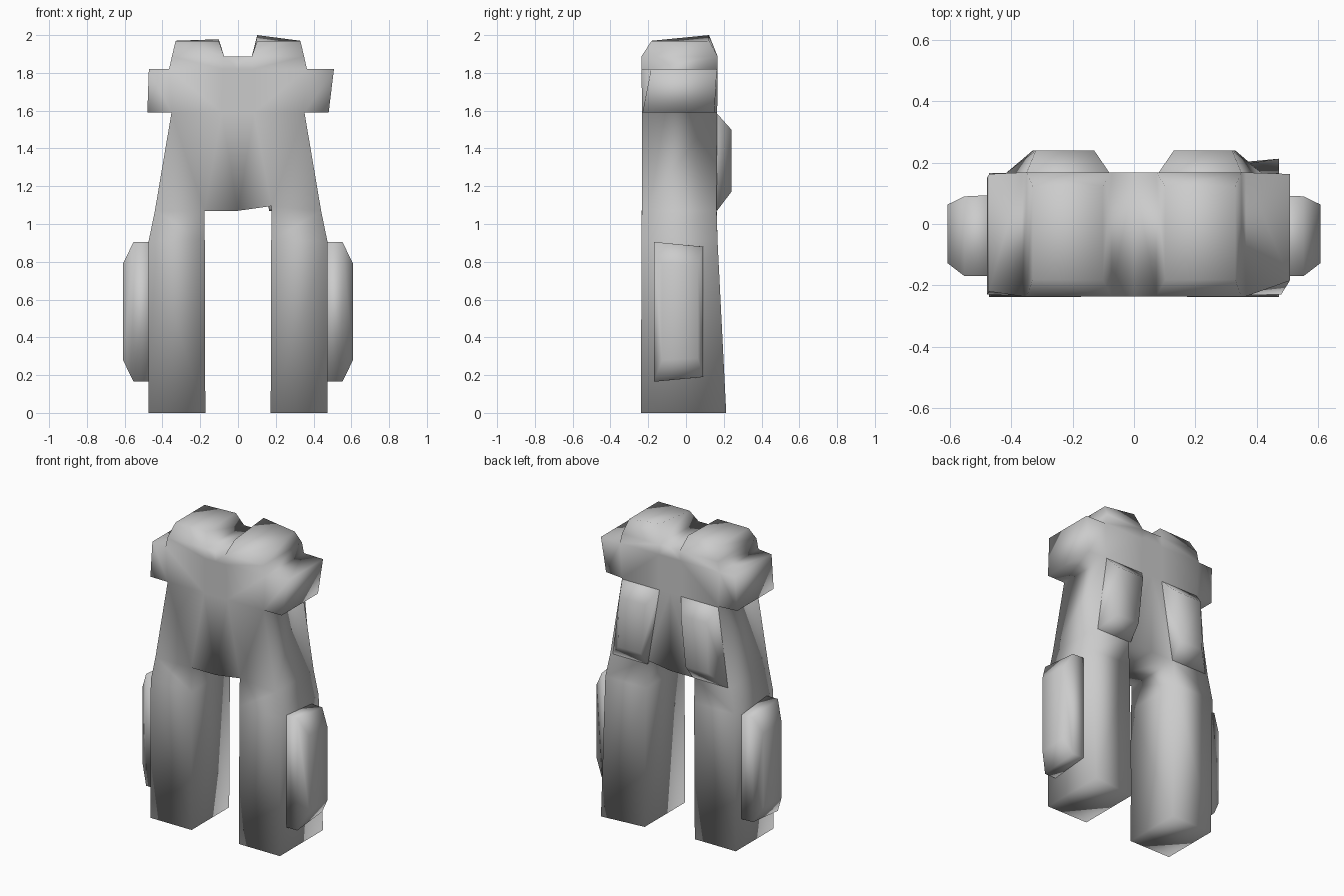
import bpy, bmesh

if "Cube" in bpy.data.objects:
    bpy.data.objects.remove(bpy.data.objects["Cube"])


def loft(name, rings, tweak=None):
    """Skin equal rings, cap the ends, mirror across x, then nudge points."""
    bm = bmesh.new()
    loops = [[bm.verts.new(p) for p in ring] for ring in rings]
    n = len(rings[0])
    for a, b in zip(loops, loops[1:]):
        for i in range(n):
            j = (i + 1) % n
            bm.faces.new((a[i], a[j], b[j], b[i]))
    bm.faces.new(loops[0][::-1])
    bm.faces.new(loops[-1])
    bmesh.ops.remove_doubles(bm, verts=bm.verts, dist=0.0005)
    # open the centre plane so the two halves join
    inner = [f for f in bm.faces if all(abs(v.co.x) < 1e-4 for v in f.verts)]
    bmesh.ops.delete(bm, geom=inner, context='FACES')
    copy = bmesh.ops.duplicate(bm, geom=bm.verts[:] + bm.edges[:] + bm.faces[:])
    for v in copy["geom"]:
        if isinstance(v, bmesh.types.BMVert):
            v.co.x *= -1
    bmesh.ops.remove_doubles(bm, verts=bm.verts, dist=0.0005)
    bmesh.ops.recalc_face_normals(bm, faces=bm.faces)
    for v in bm.verts:
        if tweak:
            tweak(v.co)
    for f in bm.faces:
        f.smooth = True
    mesh = bpy.data.meshes.new(name)
    bm.to_mesh(mesh)
    bm.free()
    obj = bpy.data.objects.new(name, mesh)
    bpy.context.collection.objects.link(obj)


def level(z, xs, front, back, tab=None):
    """Ring with four columns; tab gives front and back of the outer one."""
    tf, tb = tab or (front, back)
    ys = [(front, back)] * 3 + [(tf, tb)]
    return ([(x, f, z) for x, (f, b) in zip(xs, ys)] +
            [(x, b, z) for x, (f, b) in zip(xs[::-1], ys[::-1])])


# Uneven stance: right cuff reaches further back, top lobes tilt
def uneven(co):
    if co.z < 0.01 and co.y > 0:
        co.y = 0.155 if co.x < 0 else (0.213 if co.x > 0.3 else 0.185)
    elif abs(co.x) > 0.45 and co.z > 1.75:
        co.x += 0.018
        if co.x < 0 and co.y < 0:
            co.y = -0.22
    elif co.z > 1.95 and abs(co.x) < 0.2 and co.y > 0:
        co.z = 2.0 if co.x > 0 else 1.978
    elif 1.0 < co.z < 1.1 and 0.1 < co.x < 0.2:
        co.z += 0.025


# Legs, pelvis, flared hip tabs and notched waist in one skin
loft("trousers", [
    level(0.0, (0.173, 0.173, 0.473, 0.473), -0.238, 0.17),
    level(0.91, (0.176, 0.176, 0.473, 0.473), -0.236, 0.167),
    level(1.07, (0.177, 0.177, 0.440, 0.440), -0.234, 0.162),
    level(1.07, (0.0, 0.177, 0.440, 0.440), -0.234, 0.162),
    level(1.59, (0.0, 0.085, 0.352, 0.352), -0.232, 0.165),
    level(1.59, (0.0, 0.085, 0.352, 0.480), -0.232, 0.165, (-0.230, 0.150)),
    level(1.82, (0.0, 0.078, 0.365, 0.490), -0.236, 0.168, (-0.185, 0.163)),
    level(1.82, (0.0, 0.078, 0.365, 0.365), -0.236, 0.168),
    level(1.887, (0.0, 0.073, 0.350, 0.350), -0.236, 0.168),
    level(1.887, (0.073, 0.073, 0.350, 0.350), -0.236, 0.168),
    level(1.97, (0.102, 0.102, 0.330, 0.330), -0.182, 0.122),
], uneven)


# Rounded seat panels, inner edge slanting towards the leg
def panel(y, x_in_low, x_out_low, x_out_top, x_in_top, low, top):
    return [(x_in_low, y, low), (x_out_low, y, low),
            (x_out_top, y, top), (x_in_top, y, top)]


loft("seat_bulge", [
    panel(0.15, 0.165, 0.42, 0.352, 0.078, 1.08, 1.585),
    panel(0.164, 0.165, 0.42, 0.352, 0.078, 1.07, 1.585),
    panel(0.24, 0.165, 0.33, 0.32, 0.13, 1.17, 1.50),
])


# Bevelled pouches on the outside of the legs
def side(x, y0, y1, z0, z1, dip):
    return [(x, y0, z0), (x, y1, z0 + dip), (x, y1, z1 - dip), (x, y0, z1)]


loft("leg_pouch", [
    side(0.45, -0.17, 0.095, 0.165, 0.905, 0.025),
    side(0.553, -0.17, 0.09, 0.165, 0.905, 0.025),
    side(0.609, -0.127, 0.063, 0.28, 0.79, 0.01),
])
